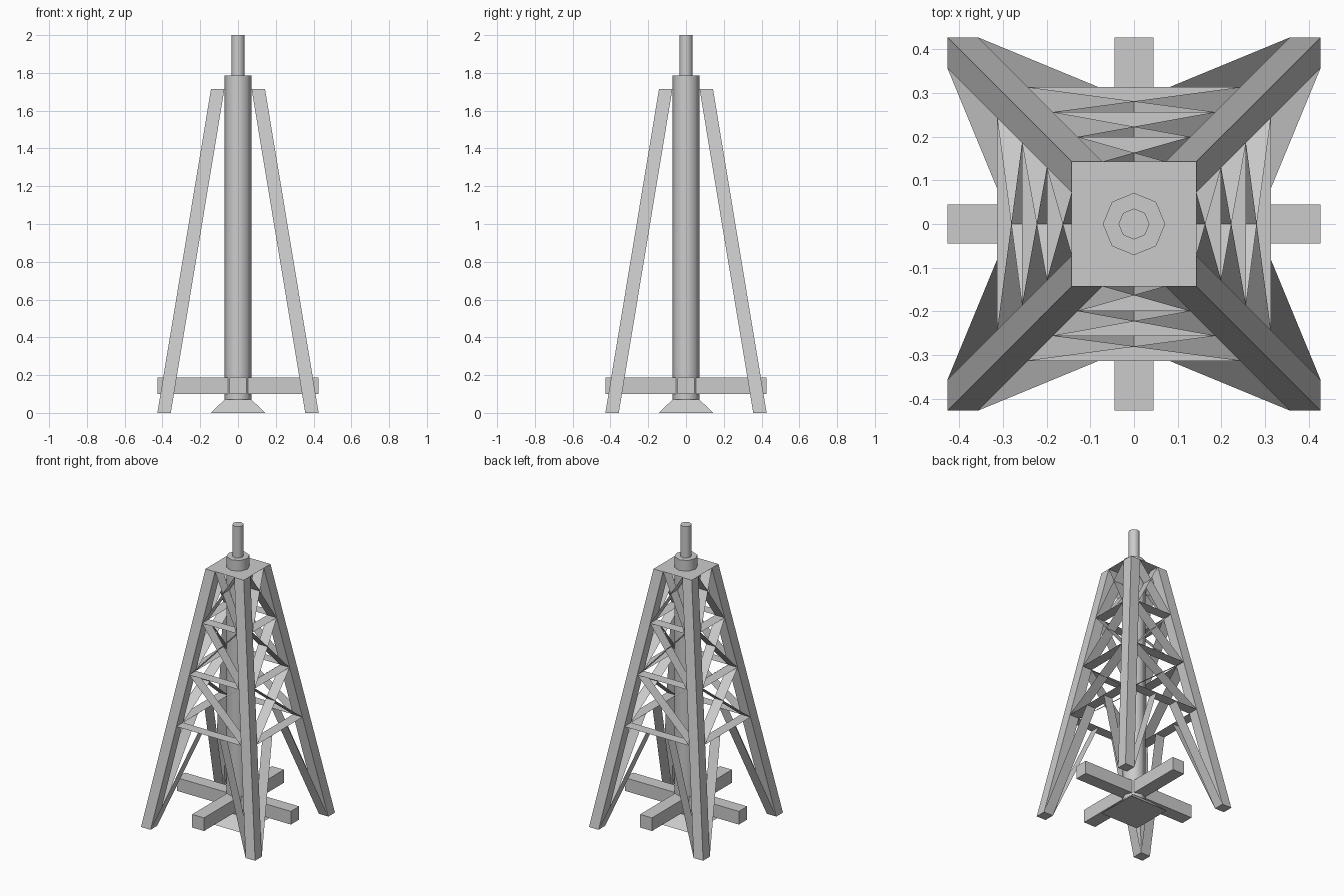
import bpy, bmesh, math

if "Cube" in bpy.data.objects:
    bpy.data.objects.remove(bpy.data.objects["Cube"])

TOP = 1.714          # height of the leg tops
FOOT, HEAD = 0.427, 0.143   # outer half-widths of the tower at ground and top
W = 0.071            # leg thickness


def outer(z):
    return FOOT + (HEAD - FOOT) * z / TOP


def make(name, verts, faces):
    me = bpy.data.meshes.new(name)
    me.from_pydata(verts, [], faces)
    ob = bpy.data.objects.new(name, me)
    bpy.context.collection.objects.link(ob)
    return ob


def prism(name, bottom, top):
    """Solid between two matching four-sided outlines."""
    faces = [(3, 2, 1, 0), (4, 5, 6, 7)]
    faces += [(i, (i + 1) % 4, (i + 1) % 4 + 4, i + 4) for i in range(4)]
    ob = make(name, bottom + top, faces)
    bm = bmesh.new()
    bm.from_mesh(ob.data)
    bmesh.ops.recalc_face_normals(bm, faces=bm.faces)
    bm.to_mesh(ob.data)
    bm.free()
    return ob


def rect(x0, x1, y0, y1, z):
    return [(x0, y0, z), (x1, y0, z), (x1, y1, z), (x0, y1, z)]


def cylinder(name, r, z0, z1):
    bpy.ops.mesh.primitive_cylinder_add(vertices=8, radius=r, depth=z1 - z0,
                                        location=(0, 0, (z0 + z1) / 2))
    ob = bpy.context.object
    ob.name = name
    bpy.ops.object.shade_smooth_by_angle(angle=math.radians(50))


# Four leaning legs
for side_y, sy in (("front", -1), ("back", 1)):
    for side_x, sx in (("left", -1), ("right", 1)):
        def foot(z):
            o, i = outer(z), outer(z) - W
            return rect(sx * i, sx * o, sy * i, sy * o, z)
        prism(f"{side_y}_{side_x}_leg", foot(0), foot(TOP))

# Thin ribbon braces: struts as (x, z) pairs, each as deep as the legs
levels = [TOP * k for k in (0.4, 0.6, 0.8, 1.0)]
inner = lambda z: outer(z) - W
struts = [((-inner(z), z), (inner(z), z)) for z in levels[:3]]
for s in (-1, 1):
    struts.append(((s * inner(0), 0), (s * inner(levels[0]) / 3, levels[0])))
    for a, b in zip(levels, levels[1:]):
        struts.append(((s * inner(a), a), (-s * inner(b), b)))

for n, side in enumerate(("front", "right", "back", "left")):
    c, s = round(math.cos(n * math.pi / 2)), round(math.sin(n * math.pi / 2))
    verts, faces = [], []
    for strut in struts:
        p, q = sorted(strut)
        k = len(verts)
        for x, y, z in ((p[0], -outer(p[1]), p[1]), (q[0], -outer(q[1]), q[1]),
                        (q[0], -inner(q[1]), q[1]), (p[0], -inner(p[1]), p[1])):
            verts.append((c * x - s * y, s * x + c * y, z))
        faces.append((k, k + 1, k + 2, k + 3))
    make(f"{side}_braces", verts, faces)

# Flat plate on the leg tops
make("top_plate", rect(-HEAD, HEAD, -HEAD, HEAD, TOP + 0.0005), [(0, 1, 2, 3)])

# Central post and top rod
cylinder("central_post", 0.0715, 0.071, 1.787)
cylinder("top_rod", 0.0355, 1.78, 2.0)

# Tapered base
prism("base_block", rect(-0.143, 0.143, -0.143, 0.143, 0),
      rect(-0.071, 0.071, -0.071, 0.071, 0.071))

# Crossed beams near the ground
A, B = FOOT, 0.0445
prism("cross_beam_x", rect(-A, A, -B, B, 0.099), rect(-A, A, -B, B, 0.188))
prism("cross_beam_y", rect(-B, B, -A, A, 0.099), rect(-B, B, -A, A, 0.188))
